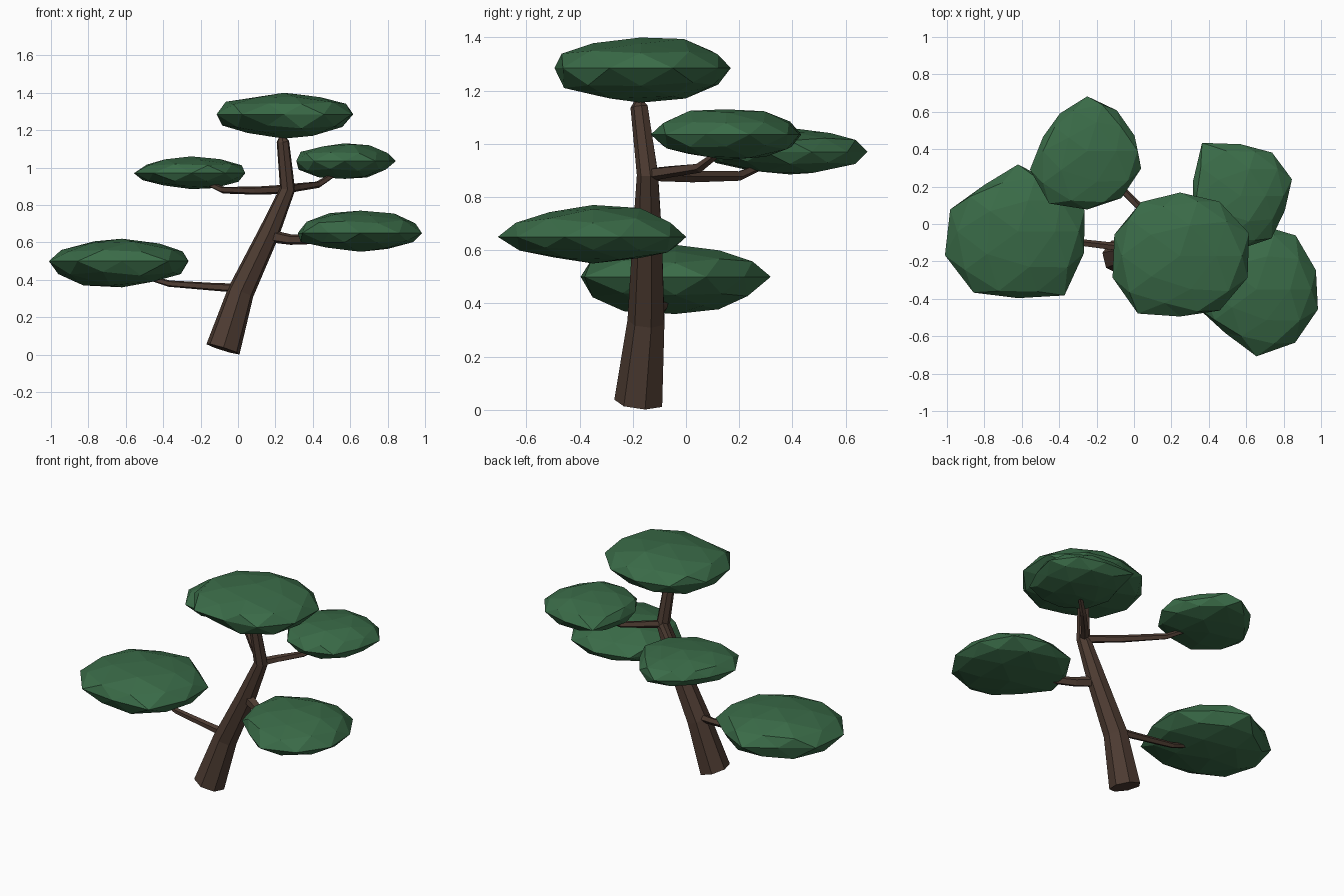
import bpy, bmesh, math, random
from mathutils import Vector

if "Cube" in bpy.data.objects:
    bpy.data.objects.remove(bpy.data.objects["Cube"])

random.seed(4)

def material(name, rgb):
    m = bpy.data.materials.new(name)
    m.diffuse_color = (*rgb, 1)
    m.use_nodes = True
    m.node_tree.nodes["Principled BSDF"].inputs["Base Color"].default_value = m.diffuse_color
    return m

bark = material("bark", (0.076, 0.045, 0.032))
leaf = material("leaf", (0.042, 0.147, 0.064))

def finish(bm, name, mat):
    bmesh.ops.recalc_face_normals(bm, faces=bm.faces)
    me = bpy.data.meshes.new(name)
    bm.to_mesh(me)
    bm.free()
    me.materials.append(mat)
    bpy.context.collection.objects.link(bpy.data.objects.new(name, me))

def limb(name, path, sides):
    """Tapered tube through (x, y, z, radius) points."""
    bm = bmesh.new()
    pts = [Vector(p[:3]) for p in path]
    rings = []
    for i, p in enumerate(pts):
        a, b = pts[max(i - 1, 0)], pts[min(i + 1, len(pts) - 1)]
        t = (b - a).normalized()
        ref = Vector((0, 1, 0)) if abs(t.y) < 0.9 else Vector((0, 0, 1))
        u = ref.cross(t).normalized()
        w = t.cross(u)
        r = path[i][3]
        angles = [2 * math.pi * (k + 0.25) / sides for k in range(sides)]
        rings.append([bm.verts.new(p + r * (math.cos(g) * u + math.sin(g) * w)) for g in angles])
    for lo, hi in zip(rings, rings[1:]):
        for k in range(sides):
            n = (k + 1) % sides
            bm.faces.new((lo[k], lo[n], hi[n], hi[k]))
    bm.faces.new(rings[0])
    bm.faces.new(rings[-1])
    finish(bm, name, bark)

def outline_radius(outline, c, ang):
    """Distance from c to the outline polygon along an angle."""
    d = Vector((math.cos(ang), math.sin(ang)))
    best = 0
    for i, q in enumerate(outline):
        a = Vector(q) - c
        e = Vector(outline[(i + 1) % len(outline)]) - c - a
        den = d.cross(e)
        if abs(den) > 1e-9:
            t, s = a.cross(e) / den, a.cross(d) / den
            if t > 0 and -1e-6 <= s <= 1 + 1e-6:
                best = max(best, t)
    return best

def leaf_pad(name, outline, z_low, z_mid, z_top):
    """Flattened faceted ball stretched to a top-view outline."""
    xs, ys = zip(*outline)
    c = Vector(((min(xs) + max(xs)) / 2, (min(ys) + max(ys)) / 2))
    bm = bmesh.new()
    bmesh.ops.create_icosphere(bm, subdivisions=2, radius=1)
    for v in bm.verts:
        x, y, z = v.co
        r = outline_radius(outline, c, math.atan2(y, x)) * random.uniform(0.98, 1.04)
        h = z_top - z_mid if z > 0 else z_mid - z_low
        if 0.2 < abs(z) < 0.95:
            h *= random.uniform(0.9, 1.12)
        v.co = (c.x + x * r, c.y + y * r, z_mid + z * h)
    finish(bm, name, leaf)

# trunk
limb("trunk", [(-0.08, -0.175, 0.03, 0.095), (0.015, -0.147, 0.335, 0.073),
               (0.165, -0.143, 0.65, 0.058), (0.265, -0.143, 0.885, 0.042),
               (0.24, -0.175, 1.14, 0.034), (0.237, -0.175, 1.155, 0.022),
               (0.23, -0.175, 1.27, 0.012)], 7)

# branches
limb("branch_low_left", [(0.02, -0.14, 0.355, 0.026), (-0.12, -0.12, 0.362, 0.022),
                         (-0.37, -0.09, 0.38, 0.018), (-0.62, -0.06, 0.455, 0.01)], 5)
limb("branch_low_right", [(0.17, -0.145, 0.635, 0.036), (0.28, -0.2, 0.615, 0.029),
                          (0.43, -0.28, 0.615, 0.024), (0.62, -0.36, 0.65, 0.01)], 5)
limb("branch_high_left", [(0.265, -0.14, 0.885, 0.026), (0.1, 0.02, 0.877, 0.023),
                          (-0.08, 0.2, 0.88, 0.019), (-0.24, 0.36, 0.95, 0.01)], 5)
limb("branch_high_right", [(0.265, -0.14, 0.885, 0.026), (0.32, -0.07, 0.895, 0.023),
                           (0.43, 0.05, 0.91, 0.019), (0.57, 0.17, 1.0, 0.01)], 5)

# foliage pads
leaf_pad("foliage_low_left",
         [(-0.24, 0.05), (-0.4, 0.2), (-0.54, 0.29), (-0.61, 0.32), (-0.9, 0.16), (-1, 0.05),
          (-1, -0.2), (-0.84, -0.4), (-0.38, -0.4), (-0.28, -0.2)], 0.36, 0.5, 0.62)
leaf_pad("foliage_low_right",
         [(0.86, -0.04), (0.65, 0), (0.45, -0.04), (0.33, -0.15), (0.31, -0.35), (0.38, -0.5),
          (0.65, -0.7), (0.87, -0.63), (1, -0.44), (0.97, -0.25)], 0.55, 0.65, 0.77)
leaf_pad("foliage_high_left",
         [(0.05, 0.37), (-0.02, 0.53), (-0.13, 0.66), (-0.23, 0.7), (-0.38, 0.61), (-0.53, 0.4),
          (-0.55, 0.27), (-0.46, 0.12), (-0.32, 0.08), (-0.12, 0.09), (0, 0.2)], 0.885, 0.97, 1.06)
leaf_pad("foliage_high_right",
         [(0.84, 0.27), (0.75, 0.37), (0.63, 0.43), (0.37, 0.43), (0.3, 0.17), (0.32, 0.02),
          (0.42, -0.1), (0.6, -0.13), (0.74, -0.07), (0.82, 0.1)], 0.94, 1.035, 1.13)
leaf_pad("foliage_top",
         [(0.6, -0.03), (0.45, 0.13), (0.22, 0.16), (0.03, 0.12), (-0.1, 0), (-0.13, -0.25),
          (0.01, -0.48), (0.15, -0.47), (0.38, -0.5), (0.53, -0.4), (0.62, -0.28)], 1.155, 1.285, 1.4)
